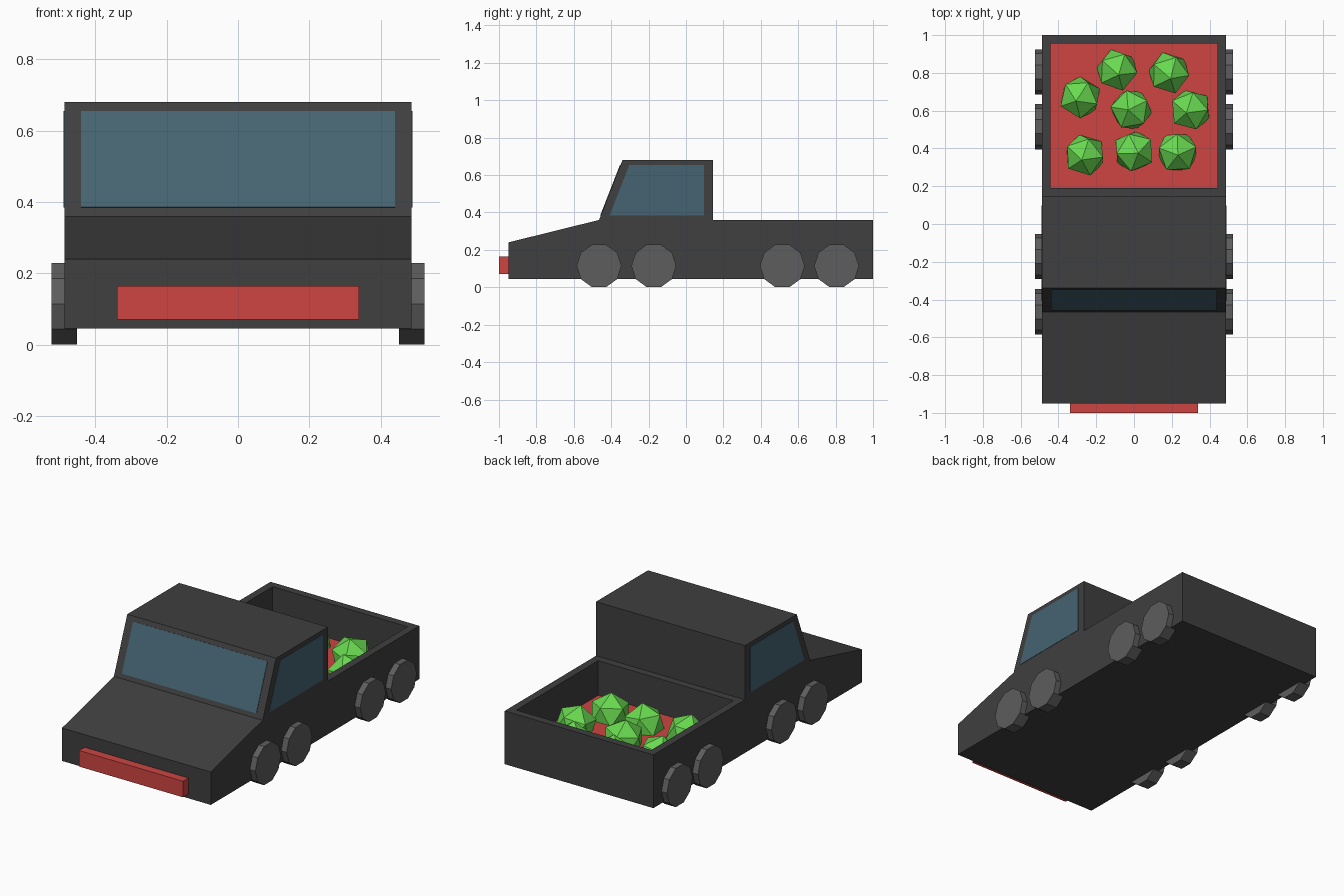
import bpy, bmesh, math, random
from mathutils import Euler, Matrix

if "Cube" in bpy.data.objects:
    bpy.data.objects.remove(bpy.data.objects["Cube"])

random.seed(4)


def material(name, rgb):
    m = bpy.data.materials.new(name)
    m.diffuse_color = (*rgb, 1)
    m.use_nodes = True
    m.node_tree.nodes["Principled BSDF"].inputs["Base Color"].default_value = m.diffuse_color
    return m


DARK = material("dark_paint", (0.05, 0.05, 0.05))
RUBBER = material("wheel_grey", (0.11, 0.11, 0.11))
RED = material("red", (0.62, 0.06, 0.055))
GREEN = material("green", (0.14, 0.7, 0.08))
GLASS = material("glass", (0.06, 0.125, 0.165))


def finish(name, bm, mat):
    bmesh.ops.recalc_face_normals(bm, faces=bm.faces)
    me = bpy.data.meshes.new(name)
    bm.to_mesh(me)
    bm.free()
    me.materials.append(mat)
    ob = bpy.data.objects.new(name, me)
    bpy.context.collection.objects.link(ob)
    return ob


def prism_mesh(profile, x0, x1):
    """Extrude a (y, z) profile along x."""
    bm = bmesh.new()
    face = bm.faces.new([bm.verts.new((x0, y, z)) for y, z in profile])
    ext = bmesh.ops.extrude_face_region(bm, geom=[face])["geom"]
    for v in ext:
        if isinstance(v, bmesh.types.BMVert):
            v.co.x = x1
    bmesh.ops.recalc_face_normals(bm, faces=bm.faces)
    return bm


def prism(name, profile, x0, x1, mat):
    return finish(name, prism_mesh(profile, x0, x1), mat)


def rect(y0, y1, z0, z1):
    return [(y0, z0), (y1, z0), (y1, z1), (y0, z1)]


# Body shell with the cargo bed sunk into its rear deck
W, FLOOR = 0.487, 0.145
bm = prism_mesh([(-0.95, 0.045), (-0.95, 0.24), (-0.465, 0.36), (-0.34, 0.68),
                 (0.145, 0.68), (0.145, 0.36), (1.0, 0.36), (1.0, 0.045)], -W, W)
deck = next(f for f in bm.faces
            if f.normal.z > 0.9 and f.calc_center_median().y > 0.4)
bmesh.ops.inset_region(bm, faces=[deck], thickness=0.045, use_even_offset=True)
well = bmesh.ops.extrude_discrete_faces(bm, faces=[deck])["faces"][0]
for v in well.verts:
    v.co.z = FLOOR
finish("truck_body", bm, DARK)

# Red bed liner and front bumper
prism("bed_liner", rect(0.19, 0.955, FLOOR, 0.155), -0.442, 0.442, RED)
prism("front_bumper", rect(-1.0, -0.95, 0.07, 0.165), -0.34, 0.34, RED)

# Windows, very slightly proud of the body
prism("windshield", [(-0.458, 0.386), (-0.353, 0.655), (-0.345, 0.652), (-0.45, 0.383)],
      -0.44, 0.44, GLASS)
side_window = [(-0.408, 0.385), (-0.303, 0.655), (0.097, 0.655), (0.097, 0.385)]

# Ten-sided wheels, four on each side
R = 0.12
for side, s in (("left", -1), ("right", 1)):
    prism(f"{side}_window", side_window, s * (W - 0.005), s * (W + 0.002), GLASS)
    for i, y in enumerate((-0.465, -0.172, 0.515, 0.805)):
        ring = [(y + R * math.cos(k * math.tau / 10),
                 0.1145 + R * math.sin(k * math.tau / 10)) for k in range(10)]
        prism(f"{side}_wheel_{i + 1}", ring, s * 0.452, s * 0.523, RUBBER)

# Faceted green cargo
cargo = [(-0.09, 0.815), (0.185, 0.80), (-0.285, 0.67), (-0.015, 0.605),
         (0.30, 0.605), (-0.26, 0.365), (0.0, 0.385), (0.23, 0.38)]
for i, (x, y) in enumerate(cargo):
    bm = bmesh.new()
    turn = Euler((random.uniform(-0.25, 0.25), random.uniform(-0.25, 0.25),
                  random.uniform(0, math.tau))).to_matrix().to_4x4()
    bmesh.ops.create_icosphere(bm, subdivisions=1, radius=0.116,
                               matrix=Matrix.Translation((x, y, 0.18)) @ turn)
    finish(f"cargo_ball_{i + 1}", bm, GREEN)
